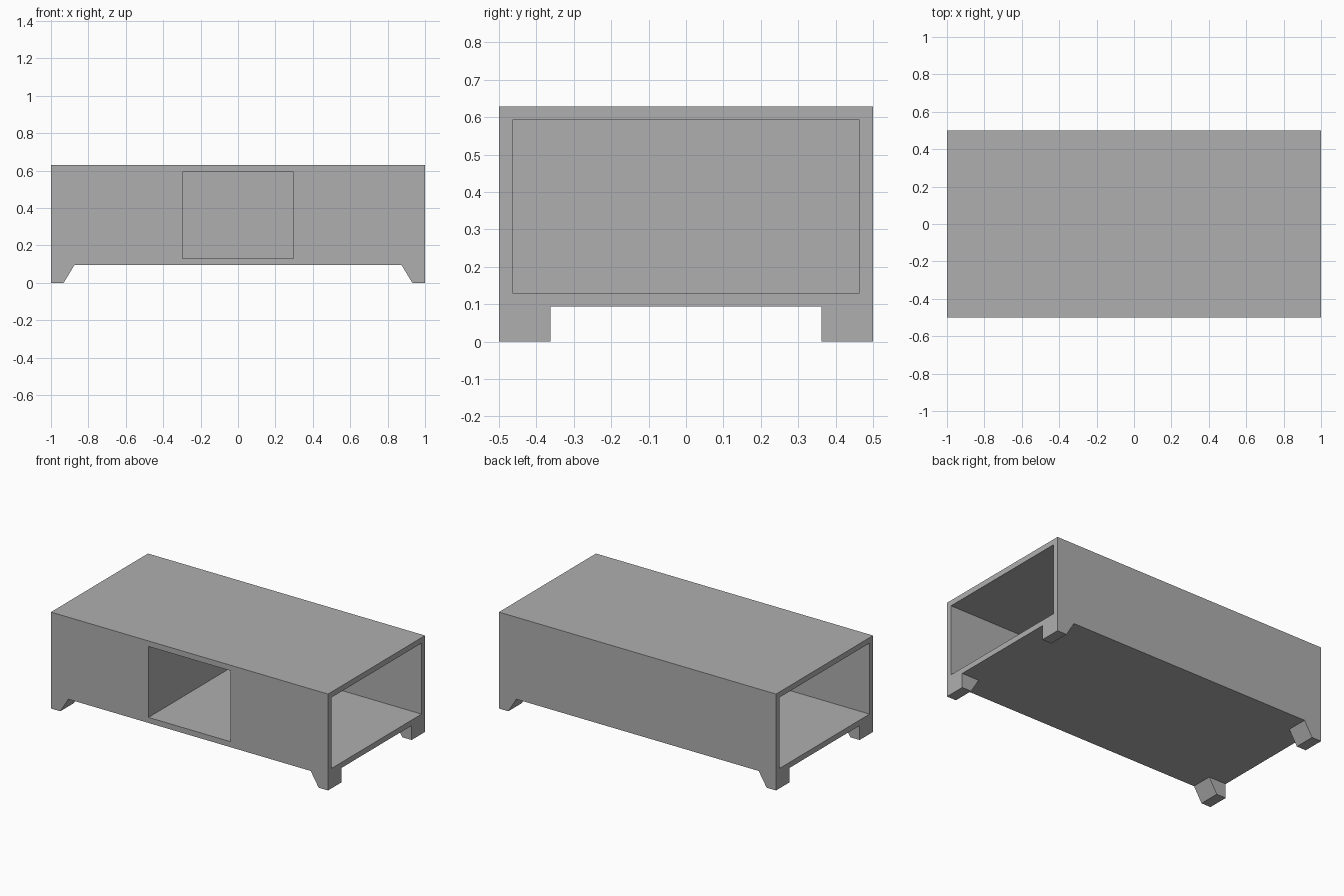
import bpy, bmesh

if "Cube" in bpy.data.objects:
    bpy.data.objects.remove(bpy.data.objects["Cube"])

HX, HY = 1.0, 0.5            # half length, half depth
Z0, Z1 = 0.094, 0.629        # underside and top of the cabinet
T = 0.036                    # panel thickness
NICHE = 0.296                # half width of the front niche
SIDE = 0.37                  # inner end of the side compartments

grey = bpy.data.materials.new("dark_grey")
grey.diffuse_color = (0.43, 0.43, 0.43, 1)
grey.use_nodes = True
grey.node_tree.nodes["Principled BSDF"].inputs["Base Color"].default_value = grey.diffuse_color


def prism(name, profile, y0, y1):
    """Extrude an x-z profile along y."""
    bm = bmesh.new()
    face = bm.faces.new([bm.verts.new((x, y0, z)) for x, z in profile])
    new = bmesh.ops.extrude_face_region(bm, geom=[face])["geom"]
    verts = [g for g in new if isinstance(g, bmesh.types.BMVert)]
    bmesh.ops.translate(bm, verts=verts, vec=(0, y1 - y0, 0))
    bmesh.ops.recalc_face_normals(bm, faces=bm.faces)
    mesh = bpy.data.meshes.new(name)
    bm.to_mesh(mesh)
    bm.free()
    mesh.materials.append(grey)
    obj = bpy.data.objects.new(name, mesh)
    bpy.context.collection.objects.link(obj)
    return obj


def box(name, x0, x1, y0, y1, z0, z1):
    return prism(name, [(x0, z0), (x1, z0), (x1, z1), (x0, z1)], y0, y1)


# Cabinet body, hollowed into a front niche and two side compartments
body = box("cabinet_body", -HX, HX, -HY, HY, Z0, Z1)
zi = (Z0 + T, Z1 - T)
inner_y = HY - T
cutters = [
    box("niche_cutter", -NICHE, NICHE, -HY - 0.1, inner_y, *zi),
    box("right_cutter", SIDE, HX + 0.1, -inner_y, inner_y, *zi),
    box("left_cutter", -HX - 0.1, -SIDE, -inner_y, inner_y, *zi),
]
bpy.context.view_layer.objects.active = body
for cutter in cutters:
    cutter.hide_render = True
    mod = body.modifiers.new(cutter.name, "BOOLEAN")
    mod.operation, mod.solver, mod.object = "DIFFERENCE", "EXACT", cutter
    bpy.ops.object.modifier_apply(modifier=mod.name)
for cutter in cutters:
    bpy.data.objects.remove(cutter)

# Four corner legs with a slanted inner face
for sx, side in ((-1, "left"), (1, "right")):
    for sy, end in ((-1, "front"), (1, "back")):
        profile = [(sx * x, z) for x, z in
                   ((HX, 0), (0.932, 0), (0.875, Z0), (HX, Z0))]
        prism(f"{end}_{side}_leg", profile, sy * HY, sy * 0.362)
